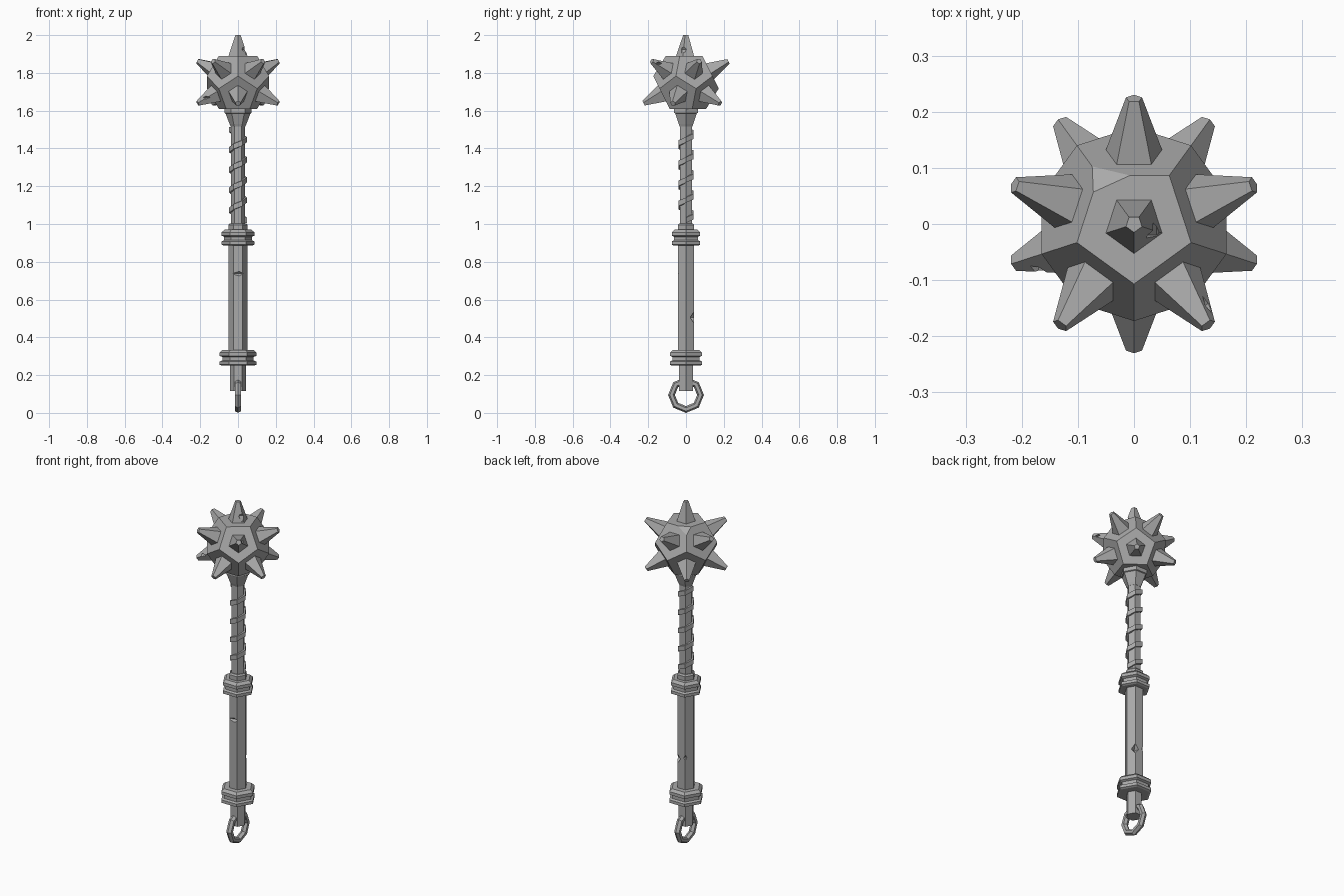
import bpy, bmesh
from math import pi, sin, cos, sqrt
from mathutils import Vector, Matrix

cube = bpy.data.objects.get("Cube")
if cube:
    bpy.data.objects.remove(cube, do_unlink=True)

STEEL = (0.4, 0.4, 0.4, 1)
steel = bpy.data.materials.new("grey_steel")
steel.use_nodes = True
steel.diffuse_color = STEEL
steel.node_tree.nodes["Principled BSDF"].inputs["Base Color"].default_value = STEEL


def finish(name, bm):
    """Turn a bmesh into a flat shaded steel object."""
    bmesh.ops.recalc_face_normals(bm, faces=bm.faces)
    mesh = bpy.data.meshes.new(name)
    bm.to_mesh(mesh)
    bm.free()
    mesh.materials.append(steel)
    obj = bpy.data.objects.new(name, mesh)
    bpy.context.collection.objects.link(obj)
    return obj


def skin(bm, rings):
    """Join a row of vertex loops into a closed solid."""
    for a, b in zip(rings, rings[1:]):
        n = len(a)
        for i in range(n):
            j = (i + 1) % n
            bm.faces.new((a[i], a[j], b[j], b[i]))
    bm.faces.new(rings[0])
    bm.faces.new(rings[-1])


def lathe(bm, profile, sides=6, turn=0.0, matrix=Matrix()):
    """Faceted solid of revolution from (radius, height) pairs."""
    angles = [turn + 2 * pi * i / sides for i in range(sides)]
    skin(bm, [[bm.verts.new(matrix @ Vector((r * cos(a), r * sin(a), z)))
               for a in angles] for r, z in profile])


def turned(name, profile):
    bm = bmesh.new()
    lathe(bm, profile)
    return finish(name, bm)


def cut_notch(target, centre, scale, angle=0.0):
    """Chip a diamond shaped notch out of a part."""
    bm = bmesh.new()
    place = (Matrix.Translation(centre) @ Matrix.Rotation(angle, 4, 'Z')
             @ Matrix.Diagonal((*scale, 1)))
    lathe(bm, [(0.02, -1), (1, 0), (0.02, 1)], 4, 0, place)
    cutter = finish(target.name + "_notch_cutter", bm)
    cutter.hide_render = True
    cutter.hide_set(True)
    cutter.display_type = 'WIRE'
    mod = target.modifiers.new("notch", 'BOOLEAN')
    mod.operation = 'DIFFERENCE'
    mod.solver = 'EXACT'
    mod.object = cutter


# Head: twelve pentagon faces, each carrying a blunt five-sided spike
HEAD = Vector((0, 0, 1.75))
INNER, TIP = 0.14, 0.25
directions = [(Vector((0, 0, 1)), Vector((0, -1, 0))),
              (Vector((0, 0, -1)), Vector((0, 1, 0)))]
for k in range(5):
    for side in (1, -1):
        a = side * pi / 2 + 2 * pi * k / 5
        d = Vector((2 * cos(a), 2 * sin(a), side)) / sqrt(5)
        up = Vector((0, 0, side))
        directions.append((d, (up - d * up.dot(d)).normalized()))

spikes = bmesh.new()
head = bmesh.new()
for d, ref in directions:
    # A face corner points away from its neighbouring spike
    corner = ref if abs(d.z) > 0.9 else -ref
    frame = Matrix((corner, d.cross(corner), d)).transposed().to_4x4()
    frame.translation = HEAD
    lathe(spikes, [(0.056, INNER - 0.01), (0.015, TIP)], 5, 0, frame)
    face_r = INNER * 0.764
    head.faces.new([head.verts.new(frame @ Vector((face_r * cos(t), face_r * sin(t), INNER)))
                    for t in (2 * pi * i / 5 for i in range(5))])
bmesh.ops.remove_doubles(head, verts=head.verts, dist=0.004)

# Worn corner on the rear top edge of the head
chip = Vector((-0.25, 0.55, 0.8)).normalized()
cut = bmesh.ops.bisect_plane(head, geom=head.verts[:] + head.edges[:] + head.faces[:],
                             plane_co=HEAD + chip * 0.161, plane_no=chip, clear_outer=True)
bmesh.ops.holes_fill(head, edges=[e for e in head.edges if e.is_boundary])
finish("spiked_head_core", head)
spike_obj = finish("head_spikes", spikes)
cut_notch(spike_obj, (0.04, -0.02, 1.925), (0.022, 0.03, 0.03))
cut_notch(spike_obj, (0.12, -0.15, 1.85), (0.03, 0.03, 0.012), 0.6)
cut_notch(spike_obj, (-0.17, -0.09, 1.67), (0.03, 0.03, 0.012))

# Neck, shaft and collars
turned("neck_socket", [(0.038, 1.515), (0.045, 1.53), (0.066, 1.585), (0.072, 1.588),
                       (0.072, 1.61), (0.06, 1.625)])
turned("upper_shaft", [(0.037, 0.96), (0.037, 1.53)])
turned("shaft_foot", [(0.05, 0.965), (0.05, 0.995), (0.042, 1.003)])


def double_flange(name, r, z):
    steps = [(-12, 0), (0, 5), (0, 22), (-14, 28), (-14, 46), (0, 52), (0, 70), (-16, 84)]
    turned(name, [(r + dr / 1000, z + dz / 1000) for dr, dz in steps])


double_flange("upper_collar", 0.087, 0.886)
double_flange("lower_collar", 0.097, 0.25)

# Grip with battle nicks
grip = turned("grip", [(0.05, 0.3), (0.05, 0.92)])
cut_notch(grip, (0.005, -0.046, 0.737), (0.036, 0.018, 0.014), -0.1)
cut_notch(grip, (0.028, 0.043, 0.505), (0.035, 0.03, 0.03), pi / 3)
cut_notch(grip, (-0.03, 0.05, 0.52), (0.02, 0.025, 0.03), 2 * pi / 3)

# Strap wound around the upper shaft
wrap = bmesh.new()
LOW, HIGH, TURNS = 1.02, 1.5, 4.5
count = int(TURNS * 6)
loops = []
for i in range(count + 1):
    a = i * pi / 3
    z = LOW + (HIGH - LOW) * i / count
    loops.append([wrap.verts.new((r * cos(a), r * sin(a), z + h))
                  for r, h in ((0.03, -0.014), (0.047, -0.014), (0.047, 0.014), (0.03, 0.014))])
skin(wrap, loops)
finish("shaft_wrap", wrap)

# Pommel stub and hanging ring
turned("pommel_stub", [(0.043, 0.115), (0.043, 0.27)])
bpy.ops.mesh.primitive_torus_add(major_segments=8, minor_segments=6, major_radius=0.077,
                                 minor_radius=0.018, location=(0, 0, 0.095),
                                 rotation=(0, pi / 2, 0))
ring = bpy.context.object
ring.name = "hanging_ring"
ring.data.materials.append(steel)
for poly in ring.data.polygons:
    poly.use_smooth = False
